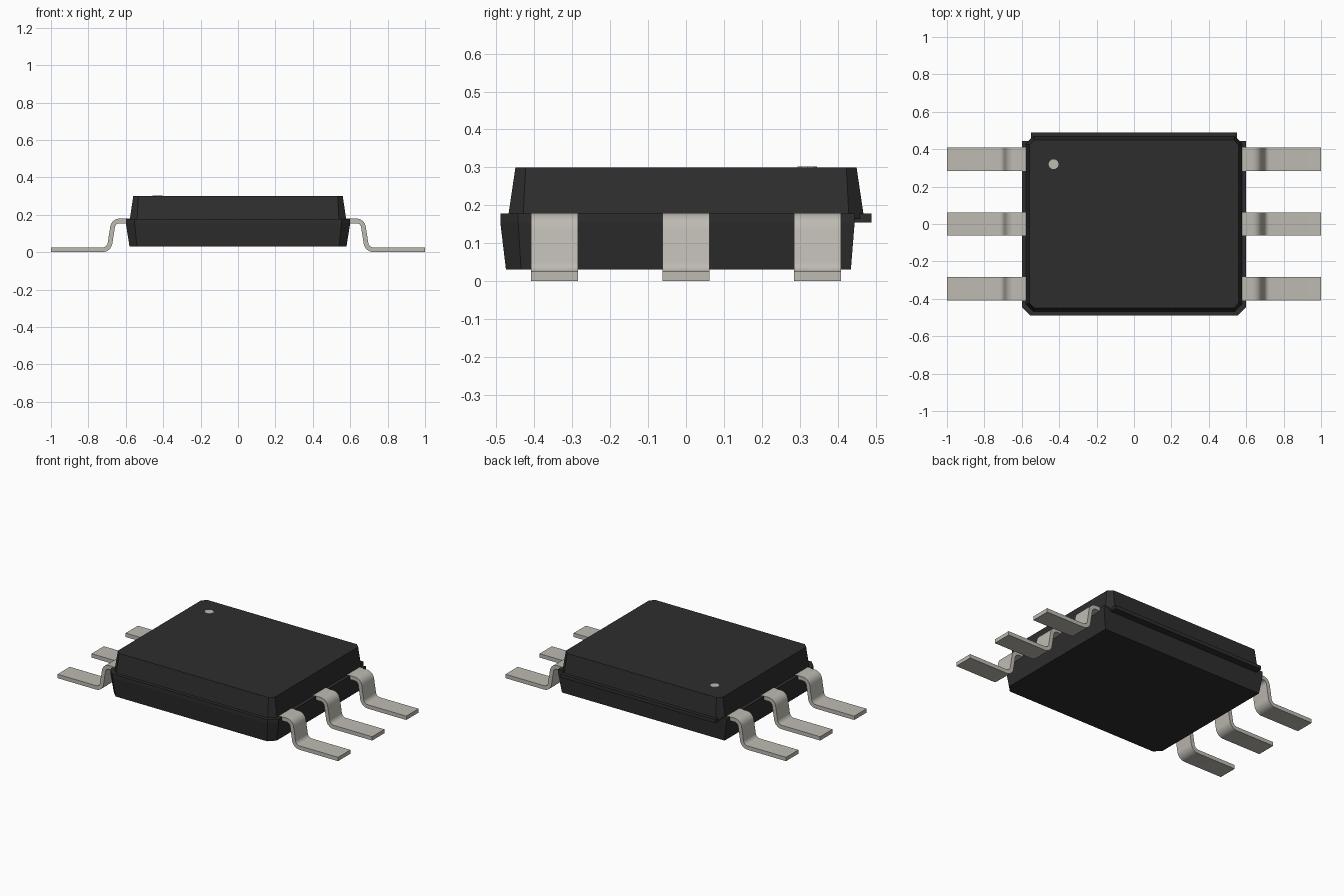
import bpy, bmesh, math

cube = bpy.data.objects.get("Cube")
if cube:
    bpy.data.objects.remove(cube, do_unlink=True)


def material(name, rgb):
    m = bpy.data.materials.new(name)
    m.use_nodes = True
    m.diffuse_color = (*rgb, 1)
    bsdf = m.node_tree.nodes["Principled BSDF"]
    bsdf.inputs["Base Color"].default_value = (*rgb, 1)
    bsdf.inputs["Roughness"].default_value = 0.6
    return m


BLACK = material("black plastic", (0.027, 0.027, 0.027))
METAL = material("tinned metal", (0.51, 0.495, 0.445))


def loft(name, rings, mat):
    """Closed solid through rings of equally many 3D points."""
    bm = bmesh.new()
    loops = [[bm.verts.new(p) for p in ring] for ring in rings]
    n = len(loops[0])
    for a, b in zip(loops, loops[1:]):
        for i in range(n):
            j = (i + 1) % n
            bm.faces.new((a[i], a[j], b[j], b[i]))
    bm.faces.new(loops[0][::-1])
    bm.faces.new(loops[-1])
    bmesh.ops.recalc_face_normals(bm, faces=bm.faces[:])
    me = bpy.data.meshes.new(name)
    bm.to_mesh(me)
    bm.free()
    me.materials.append(mat)
    ob = bpy.data.objects.new(name, me)
    bpy.context.collection.objects.link(ob)
    return ob


def outline(x, front, back, cut, z, square_back=False):
    """Rectangle with cut corners; the back corners may stay square."""
    pts = [(-x, -front + cut), (-x + cut, -front), (x - cut, -front), (x, -front + cut)]
    if square_back:
        pts += [(x, back), (-x, back)]
    else:
        pts += [(x, back - cut), (x - cut, back), (-x + cut, back), (-x, back - cut)]
    return [(px, py, z) for px, py in pts]


# Moulded body: tapered top half and bottom half
loft("upper_body", [outline(0.58, 0.47, 0.47, 0.04, 0.165),
                    outline(0.56, 0.45, 0.45, 0.027, 0.30)], BLACK)
loft("lower_body", [outline(0.58, 0.475, 0.435, 0.04, 0.03, True),
                    outline(0.60, 0.49, 0.445, 0.047, 0.155, True),
                    outline(0.60, 0.49, 0.445, 0.047, 0.178, True)], BLACK)

# Narrow rim standing out along the back
rim = [(-0.55, 0.42), (0.55, 0.42), (0.55, 0.49), (-0.55, 0.49)]
loft("back_rim", [[(x, y, z) for x, y in rim] for z in (0.155, 0.178)], BLACK)

# Pin one marker
dot = [(-0.43 + 0.027 * math.cos(math.tau * i / 10),
        0.32 + 0.027 * math.sin(math.tau * i / 10)) for i in range(10)]
loft("pin_marker", [[(x, y, z) for x, y in dot] for z in (0.298, 0.302)], METAL)


# Gull-wing lead: centre line in x and z, thickened to a strip
def arc(cx, cz, r, start, end, steps=7):
    return [(cx + r * math.cos(math.radians(start + (end - start) * i / steps)),
             cz + r * math.sin(math.radians(start + (end - start) * i / steps)))
            for i in range(steps + 1)]


T = 0.0125
path = ([(0.56, 0.167)] + arc(0.633, 0.129, 0.038, 90, 8)
        + arc(0.725, 0.0535, 0.041, 188, 270) + [(1.0, 0.0125)])


def lead_profile():
    upper, lower = [], []
    for i, (x, z) in enumerate(path):
        a, b = path[max(i - 1, 0)], path[min(i + 1, len(path) - 1)]
        if i in (1, len(path) - 2):
            dx, dz = 1, 0      # keep the flats exactly level
        else:
            dx, dz = b[0] - a[0], b[1] - a[1]
        d = math.hypot(dx, dz)
        nx, nz = -dz / d * T, dx / d * T
        upper.append((x + nx, z + nz))
        lower.append((x - nx, z - nz))
    return upper + lower[::-1]


profile = lead_profile()
for side, s in (("left", 1), ("right", -1)):
    for place, y in (("front", -0.347), ("middle", 0.0), ("back", 0.347)):
        lead = loft(f"{side}_{place}_lead",
                    [[(s * x, y + w, z) for x, z in profile] for w in (-0.0625, 0.0625)],
                    METAL)
        bpy.ops.object.select_all(action="DESELECT")
        lead.select_set(True)
        bpy.context.view_layer.objects.active = lead
        bpy.ops.object.shade_smooth_by_angle(angle=math.radians(35))
